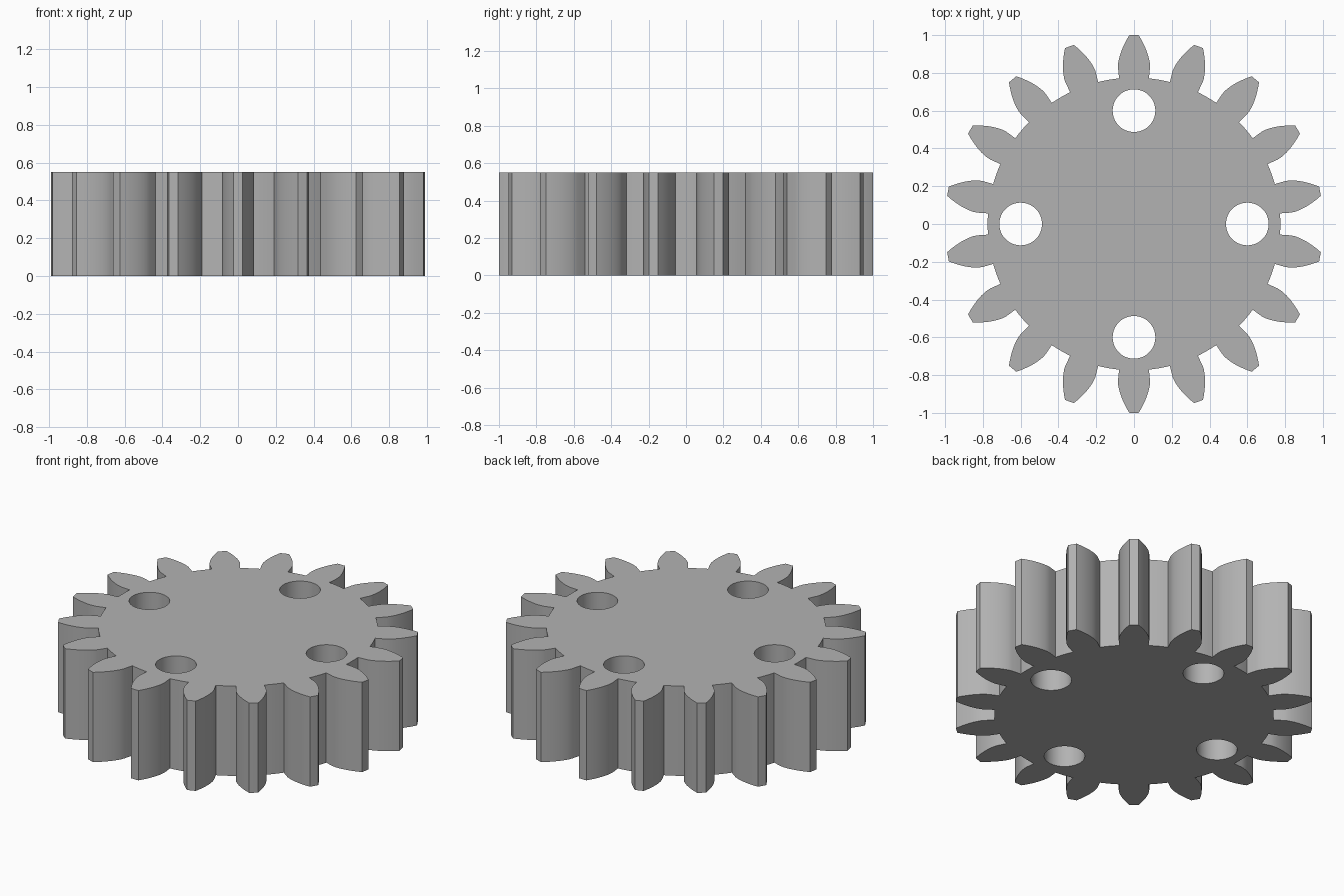
import bpy, bmesh
from math import pi, sin, cos, tan, acos, radians

cube = bpy.data.objects.get("Cube")
if cube:
    bpy.data.objects.remove(cube, do_unlink=True)

TEETH = 18
HEIGHT = 0.55
ROOT_R, BASE_R, TIP_R = 0.775, 0.834, 1.0
BASE_HALF = 0.102        # half tooth angle at the base circle
HOLE_R, HOLE_DIST = 0.113, 0.6
STEPS = 8

# Plain grey metal
grey = bpy.data.materials.new("grey metal")
grey.use_nodes = True
colour = (0.45, 0.45, 0.45, 1)
grey.diffuse_color = colour
grey.node_tree.nodes["Principled BSDF"].inputs["Base Color"].default_value = colour


def half_angle(r):
    """Half tooth angle of the involute flank at radius r."""
    a = acos(min(1, BASE_R / r))
    return BASE_HALF - (tan(a) - a)


def tooth_outline(centre):
    """One tooth and the root arc after it, as (radius, angle) pairs."""
    radii = [BASE_R + (TIP_R - BASE_R) * i / STEPS for i in range(STEPS + 1)]
    flank = [(ROOT_R, BASE_HALF)] + [(r, half_angle(r)) for r in radii]
    points = [(r, centre - h) for r, h in flank]
    points += [(TIP_R, centre)]
    points += [(r, centre + h) for r, h in reversed(flank)]
    gap = 2 * pi / TEETH - 2 * BASE_HALF
    points += [(ROOT_R, centre + BASE_HALF + gap * i / 4) for i in (1, 2, 3)]
    return points


# Gear body: tooth profile extruded upward
bm = bmesh.new()
verts = []
for k in range(TEETH):
    for r, a in tooth_outline(pi / 2 + k * 2 * pi / TEETH):
        verts.append(bm.verts.new((r * cos(a), r * sin(a), 0)))
base = bm.faces.new(verts)
top = bmesh.ops.extrude_face_region(bm, geom=[base])["geom"]
bmesh.ops.translate(bm, vec=(0, 0, HEIGHT),
                    verts=[v for v in top if isinstance(v, bmesh.types.BMVert)])
bmesh.ops.recalc_face_normals(bm, faces=bm.faces)
mesh = bpy.data.meshes.new("gear")
bm.to_mesh(mesh)
bm.free()
mesh.materials.append(grey)
gear = bpy.data.objects.new("gear", mesh)
bpy.context.collection.objects.link(gear)
bpy.context.view_layer.objects.active = gear

# Four round through holes
for k in range(4):
    a = k * pi / 2
    bpy.ops.mesh.primitive_cylinder_add(
        vertices=48, radius=HOLE_R, depth=HEIGHT * 2,
        location=(HOLE_DIST * cos(a), HOLE_DIST * sin(a), HEIGHT / 2))
    cutter = bpy.context.object
    cutter.name = "hole_cutter"
    cutter.hide_render = True
    cutter.data.materials.append(grey)
    bpy.context.view_layer.objects.active = gear
    cut = gear.modifiers.new("hole", 'BOOLEAN')
    cut.operation = 'DIFFERENCE'
    cut.solver = 'EXACT'
    cut.object = cutter
    bpy.ops.object.modifier_apply(modifier=cut.name)
    bpy.data.objects.remove(cutter, do_unlink=True)

# Smooth flanks and holes, crisp edges
bpy.ops.object.select_all(action='DESELECT')
gear.select_set(True)
bpy.ops.object.shade_smooth_by_angle(angle=radians(25))
